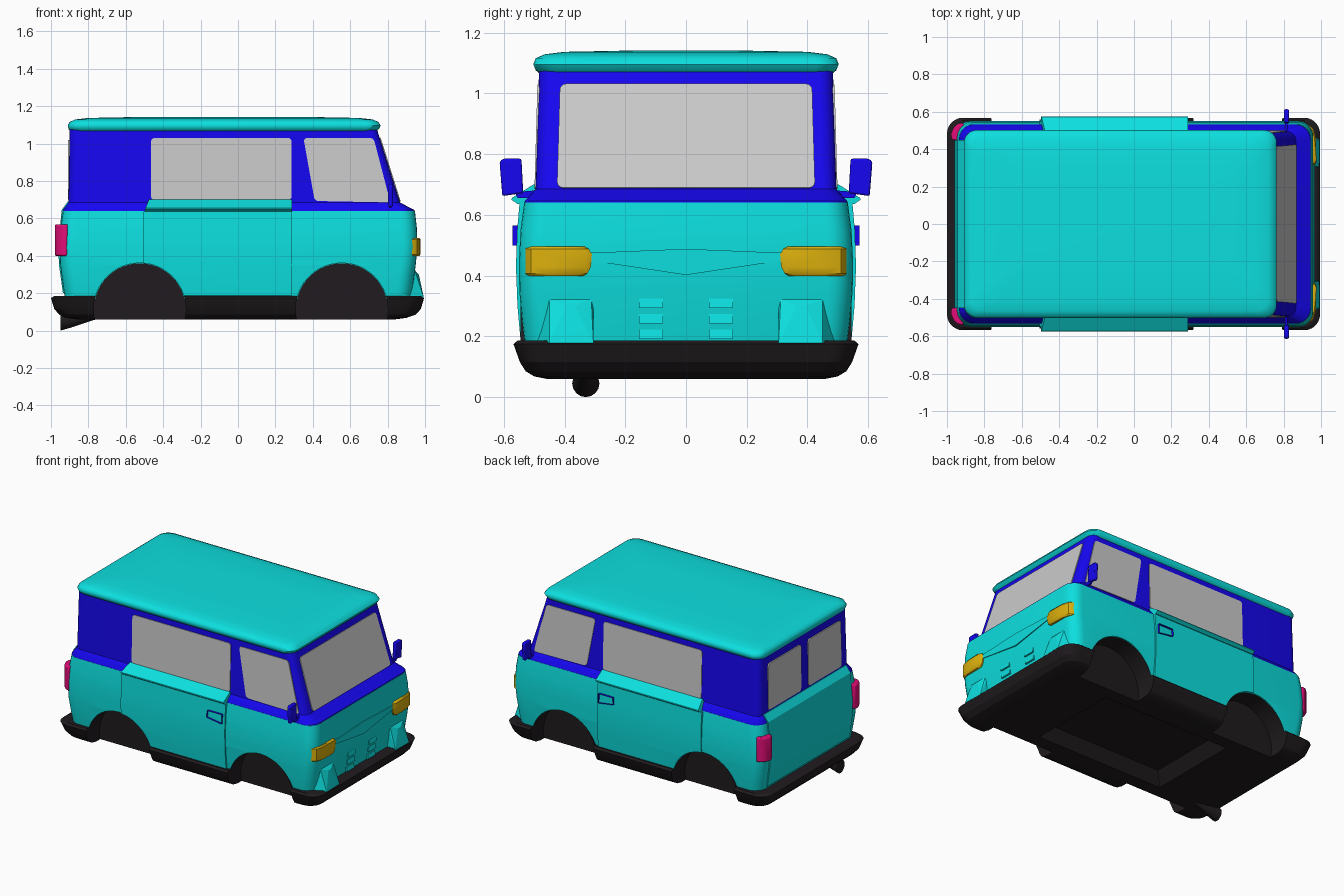
import bpy, bmesh, math
from mathutils import Vector

if "Cube" in bpy.data.objects:
    bpy.data.objects.remove(bpy.data.objects["Cube"])


def material(name, rgb):
    m = bpy.data.materials.new(name)
    m.diffuse_color = (*rgb, 1)
    m.use_nodes = True
    m.node_tree.nodes["Principled BSDF"].inputs["Base Color"].default_value = m.diffuse_color
    return m


CYAN = material("cyan_paint", (0.004, 0.74, 0.74))
BLUE = material("blue_paint", (0.008, 0.002, 0.88))
BLACK = material("black_trim", (0.014, 0.011, 0.013))
AMBER = material("amber_lens", (0.72, 0.44, 0.004))
PINK = material("pink_lens", (0.78, 0.004, 0.19))


def smooth(ob, angle):
    for o in bpy.context.selected_objects:
        o.select_set(False)
    ob.select_set(True)
    bpy.context.view_layer.objects.active = ob
    bpy.ops.object.shade_smooth_by_angle(angle=math.radians(angle))


def finish(name, bm, mat=None, mirror=False, angle=35):
    if mirror:  # copy across the centre line
        dup = bmesh.ops.duplicate(bm, geom=bm.verts[:] + bm.edges[:] + bm.faces[:])
        for v in dup["geom"]:
            if isinstance(v, bmesh.types.BMVert):
                v.co.y *= -1
    bm.normal_update()
    bmesh.ops.recalc_face_normals(bm, faces=bm.faces[:])
    me = bpy.data.meshes.new(name)
    bm.to_mesh(me)
    bm.free()
    ob = bpy.data.objects.new(name, me)
    bpy.context.collection.objects.link(ob)
    if mat:
        me.materials.append(mat)
    smooth(ob, angle)
    return ob


def loft(rings):
    """Closed skin through rings of equal point count, capped at both ends."""
    bm = bmesh.new()
    vs = [[bm.verts.new(p) for p in r] for r in rings]
    n = len(vs[0])
    for a, b in zip(vs, vs[1:]):
        for i in range(n):
            j = (i + 1) % n
            bm.faces.new((a[i], a[j], b[j], b[i]))
    bm.faces.new(vs[0])
    bm.faces.new(vs[-1])
    return bm


def rounded(z, xb, xf, w, r):
    """Rounded rectangle seen from above."""
    pts = []
    corners = ((xf - r, w - r), (xb + r, w - r), (xb + r, r - w), (xf - r, r - w))
    for k, (cx, cy) in enumerate(corners):
        for i in range(7):
            a = math.pi / 2 * (k + i / 6)
            pts.append((cx + r * math.cos(a), cy + r * math.sin(a), z))
    return pts


def shell(name, levels, r, mat, angle=35):
    rings = [rounded(*(l if len(l) == 5 else (*l, r))) for l in levels]
    return finish(name, loft(rings), mat, angle=angle)


def prism(pts, axis, lo, hi):
    def put(p, t):
        q = list(p)
        q.insert(axis, t)
        return q
    return loft([[put(p, lo) for p in pts], [put(p, hi) for p in pts]])


def plate(pts, push, radius=0.0, frame=0.0):
    """Flat panel with rounded corners (or an open frame), extruded by push."""
    bm = bmesh.new()
    bm.faces.new([bm.verts.new(p) for p in pts])
    if radius:
        bmesh.ops.bevel(bm, geom=bm.verts[:], offset=radius, segments=4,
                        affect='VERTICES', profile=0.5)
    if frame:
        f = bm.faces[:]
        bmesh.ops.inset_region(bm, faces=f, thickness=frame, use_boundary=True)
        bmesh.ops.delete(bm, geom=f, context='FACES_ONLY')
    ext = bmesh.ops.extrude_face_region(bm, geom=bm.faces[:], use_keep_orig=True)
    for v in ext["geom"]:
        if isinstance(v, bmesh.types.BMVert):
            v.co += Vector(push)
    return bm


def bevel(ob, width, segs=2):
    m = ob.modifiers.new("bevel", 'BEVEL')
    m.width, m.segments = width, segs


def cut(ob, cutter):
    m = ob.modifiers.new("cut", 'BOOLEAN')
    m.operation, m.solver, m.object = 'DIFFERENCE', 'EXACT', cutter
    bpy.context.view_layer.objects.active = ob
    bpy.ops.object.modifier_apply(modifier=m.name)
    smooth(ob, 20)


# main shells: (z, back x, front x, half width, optional corner radius)
body = shell("lower_body", [(0.17, -0.925, 0.925, 0.53), (0.25, -0.937, 0.937, 0.54),
             (0.35, -0.95, 0.95, 0.549), (0.45, -0.955, 0.96, 0.55),
             (0.55, -0.948, 0.956, 0.545), (0.64, -0.936, 0.946, 0.533)], 0.08, CYAN)
chassis = shell("bumper_chassis", [(0.06, -0.86, 0.84, 0.46), (0.068, -0.92, 0.9, 0.5),
                (0.085, -0.955, 0.95, 0.528), (0.115, -0.982, 0.977, 0.547),
                (0.174, -1.0, 0.995, 0.568), (0.186, -0.98, 0.975, 0.555)], 0.085, BLACK)
shell("cabin", [(0.625, -0.925, 0.935, 0.522, 0.08), (0.635, -0.936, 0.946, 0.533, 0.08),
                (0.645, -0.936, 0.943, 0.531, 0.08), (0.685, -0.906, 0.866, 0.495),
                (1.08, -0.9, 0.742, 0.484)], 0.05, BLUE)
shell("roof", [(1.062, -0.893, 0.735, 0.478), (1.076, -0.905, 0.752, 0.495),
               (1.096, -0.91, 0.763, 0.503), (1.116, -0.9, 0.75, 0.495),
               (1.129, -0.87, 0.72, 0.465), (1.137, -0.8, 0.65, 0.4),
               (1.141, -0.6, 0.45, 0.2)], 0.07, CYAN, 60)

# sliding doors with overhanging sill rail, and tailgate
door_profile = [(0.45, 0.187), (0.545, 0.187), (0.555, 0.3), (0.56, 0.43), (0.556, 0.55),
                (0.549, 0.63), (0.549, 0.638)]
doors = finish("side_doors", prism(door_profile + [(0.45, 0.638)], 0, -0.505, 0.29),
               CYAN, True, 20)
rail = [(0.45, 0.636), (0.555, 0.636), (0.575, 0.65), (0.573, 0.656), (0.503, 0.7), (0.45, 0.7)]
finish("door_sill_rails", loft([[(-0.497 + 0.4 * max(0, z - 0.65), y, z) for y, z in rail],
                                [(0.29, y, z) for y, z in rail]]), CYAN, True, 20)
gate_profile = [(-0.85, 0.2), (-0.936, 0.2), (-0.957, 0.35), (-0.961, 0.45),
                (-0.943, 0.645), (-0.91, 0.69), (-0.85, 0.69)]
finish("tailgate", prism(gate_profile, 1, -0.45, 0.45), CYAN, angle=20)

# wheel arch openings and their dark liners
for label, cx in (("rear", -0.525), ("front", 0.555)):
    def arc(r, a0=0.0, a1=360.0, n=40):
        return [(cx + r * math.cos(math.radians(a0 + (a1 - a0) * i / n)),
                 0.115 + r * math.sin(math.radians(a0 + (a1 - a0) * i / n))) for i in range(n + 1)]
    cutter = finish("arch_cutter", prism(arc(0.247)[:-1], 1, 0.41, 0.75), None, True)
    for ob in (body, chassis, doors):
        cut(ob, cutter)
    bpy.data.objects.remove(cutter)
    bm = bmesh.new()
    rim = arc(0.245, -13, 193, 28)
    inner = [bm.verts.new((x, 0.412, z)) for x, z in rim]
    outer = [bm.verts.new((x, 0.545 if z > 0.12 else 0.46 + (z - 0.06) * 1.3, z)) for x, z in rim]
    for i in range(len(rim) - 1):
        bm.faces.new((inner[i], outer[i], outer[i + 1], inner[i + 1]))
    bm.faces.new(inner)
    finish(label + "_wheel_wells", bm, BLACK, True)

# tapered recess under the floor
cutter = finish("floor_cutter", loft([
    [(x0, -y, z), (x1, -y, z), (x1, y, z), (x0, y, z)]
    for x0, x1, y, z in ((-0.5, 0.52, 0.34, 0.03), (-0.42, 0.44, 0.27, 0.14))]))
cut(chassis, cutter)
bpy.data.objects.remove(cutter)


# glass, following the cabin slopes
def side_y(z):
    return 0.495 - 0.011 * (z - 0.685) / 0.395 - 0.004


def front_x(z):
    return 0.866 - 0.124 * (z - 0.685) / 0.395 - 0.004


def side_glass(name, pts):
    finish(name, plate([(x, side_y(z), z) for x, z in pts], (0, 0.008, 0), 0.02), None, True)


side_glass("door_window", [(-0.465, 0.698), (0.287, 0.698), (0.287, 1.03), (-0.465, 1.03)])
side_glass("cab_window", [(0.41, 0.693), (0.815, 0.685), (0.725, 1.03), (0.35, 1.03)])
finish("windscreen", plate([(front_x(z), y, z) for y, z in
       ((-0.425, 0.688), (0.425, 0.688), (0.415, 1.03), (-0.415, 1.03))],
       (0.009, 0, 0.002), 0.02))
finish("rear_windows", plate([(-0.9, y, z) for y, z in
       ((0.04, 0.7), (0.4, 0.7), (0.395, 1.02), (0.04, 1.02))],
       (-0.009, 0, 0), 0.018), None, True)

# lamps wrapping the corners, the headlights with a rounded inner end
lamp = [(0.9, 0.31), (0.965, 0.31), (0.975, 0.33), (0.972, 0.46), (0.958, 0.51),
        (0.935, 0.528), (0.915, 0.532), (0.9, 0.5)]
finish("headlights", loft([[(x - inset, y + (d if y < 0.4 else -inset), z) for x, y in lamp]
       for z, d, inset in ((0.398, 0.03, 0.006), (0.407, 0.015, 0), (0.43, 0.003, 0),
                           (0.47, 0, 0), (0.488, 0.01, 0), (0.496, 0.025, 0.006))]),
       AMBER, True)
tail = [(-0.9, 0.44), (-0.975, 0.45), (-0.98, 0.48), (-0.965, 0.515), (-0.945, 0.534),
        (-0.915, 0.542), (-0.9, 0.5)]
bevel(finish("tail_lights", prism(tail, 2, 0.4, 0.568), PINK, True), 0.008)

# creased nose panel, louvres and bumper overriders
finish("nose_panel", plate([(0.945, y, z) for y, z in
       ((-0.32, 0.45), (0, 0.402), (0.32, 0.45), (0.32, 0.475), (0, 0.488), (-0.32, 0.475))],
       (0.019, 0, 0)), CYAN)
for i, z in enumerate((0.192, 0.243, 0.294)):
    louvre = [(0.9, z), (0.944 + 0.005 * i, z), (0.938 + 0.005 * i, z + 0.03), (0.9, z + 0.03)]
    finish("louvre_pair_%d" % (i + 1), prism(louvre, 1, 0.075, 0.155), CYAN, True)
bm = bmesh.new()
for p in [(0.9, 0.305, 0.175), (0.9, 0.5, 0.175), (0.93, 0.305, 0.322), (0.93, 0.455, 0.322),
          (0.945, 0.312, 0.322), (0.945, 0.45, 0.322), (0.967, 0.365, 0.3),
          (0.967, 0.395, 0.3), (0.99, 0.305, 0.178), (0.993, 0.45, 0.178)]:
    bm.verts.new(p)
bmesh.ops.convex_hull(bm, input=bm.verts[:])
finish("overriders", bm, CYAN, True, 5)

# mirrors and door handles
mirror_face = [(0.536, 0.672), (0.605, 0.662), (0.614, 0.775), (0.603, 0.785), (0.542, 0.785)]
bevel(finish("wing_mirrors", prism(mirror_face, 0, 0.803, 0.828), BLUE, True), 0.006)
arm = [(0.5, 0.655), (0.555, 0.655), (0.565, 0.675), (0.5, 0.68)]
finish("mirror_arms", prism(arm, 0, 0.808, 0.822), BLUE, True)
finish("door_handles", plate([(x, 0.55, z) for x, z in
       ((0.158, 0.517), (0.273, 0.5), (0.273, 0.565), (0.163, 0.565))],
       (0, 0.021, 0), 0, 0.01), BLUE, True)

# flared exhaust tip
rings = [[(x, -0.33 + r * math.cos(a), cz + r * math.sin(a))
          for a in (math.tau * i / 16 for i in range(16))]
         for x, cz, r in ((-0.95, 0.045, 0.045), (-0.9, 0.052, 0.038), (-0.76, 0.08, 0.02))]
finish("exhaust_pipe", loft(rings), BLACK)
